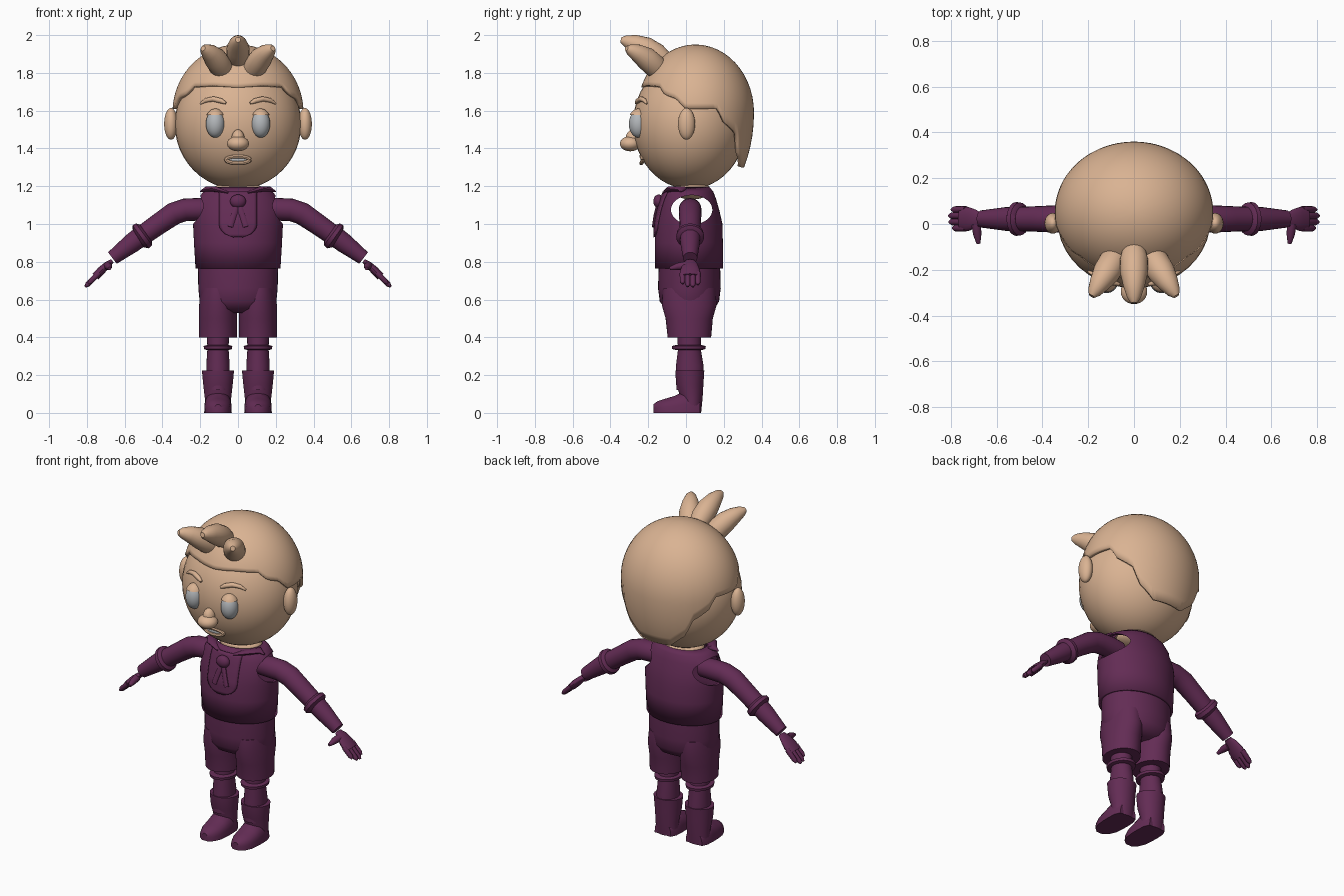
import bpy, bmesh, math
from mathutils import Vector

cube = bpy.data.objects.get("Cube")
if cube:
    bpy.data.objects.remove(cube)


def material(name, rgb):
    m = bpy.data.materials.new(name)
    m.use_nodes = True
    m.diffuse_color = (*rgb, 1)
    bsdf = m.node_tree.nodes["Principled BSDF"]
    bsdf.inputs["Base Color"].default_value = (*rgb, 1)
    bsdf.inputs["Roughness"].default_value = 0.7
    return m


SKIN = material("skin", (0.70, 0.45, 0.29))
PLUM = material("plum cloth", (0.125, 0.025, 0.09))
GREY = material("pale grey", (0.45, 0.47, 0.49))


def finish(name, bm, mat, angle=40):
    bmesh.ops.recalc_face_normals(bm, faces=bm.faces[:])
    me = bpy.data.meshes.new(name)
    bm.to_mesh(me)
    bm.free()
    me.materials.append(mat)
    ob = bpy.data.objects.new(name, me)
    bpy.context.collection.objects.link(ob)
    bpy.ops.object.select_all(action='DESELECT')
    bpy.context.view_layer.objects.active = ob
    ob.select_set(True)
    bpy.ops.object.shade_smooth_by_angle(angle=math.radians(angle))
    return ob


def skin_rings(name, rings, mat, caps=True, closed=True):
    """Join successive rings of points with quads."""
    bm = bmesh.new()
    vs = [[bm.verts.new(p) for p in r] for r in rings]
    n = len(vs[0])
    for a, b in zip(vs, vs[1:]):
        for i in range(n if closed else n - 1):
            j = (i + 1) % n
            bm.faces.new((a[i], a[j], b[j], b[i]))
    if caps:
        bm.faces.new(vs[0])
        bm.faces.new(vs[-1])
    return finish(name, bm, mat)


def loft(name, rows, mat, n=40, caps=True):
    """Elliptical rows of (z, x, y, radius x, radius y)."""
    turn = [math.tau * i / n for i in range(n)]
    return skin_rings(name, [[(x + rx * math.cos(t), y + ry * math.sin(t), z) for t in turn]
                             for z, x, y, rx, ry in rows], mat, caps)


def tube(name, pts, radii, mat, n=20, flat=1.0):
    """Round tube along a path; flat scales it across the path."""
    pts = [Vector(p) for p in pts]
    rings = []
    for i, p in enumerate(pts):
        d = (pts[min(i + 1, len(pts) - 1)] - pts[max(i - 1, 0)]).normalized()
        ref = Vector((0, 1, 0)) if abs(d.y) < 0.85 else Vector((0, 0, 1))
        u = (ref - d * ref.dot(d)).normalized()
        v = d.cross(u)
        rings.append([p + radii[i] * (u * math.cos(math.tau * k / n) + v * flat * math.sin(math.tau * k / n))
                      for k in range(n)])
    return skin_rings(name, rings, mat)


def ball(name, c, r, mat, keep_above=None, tilt=0):
    bm = bmesh.new()
    bmesh.ops.create_uvsphere(bm, u_segments=40, v_segments=24, radius=1)
    for v in bm.verts:
        v.co = Vector((v.co.x * r[0], v.co.y * r[1], v.co.z * r[2]))
        v.co = Vector((v.co.x, v.co.y * math.cos(tilt) - v.co.z * math.sin(tilt),
                       v.co.y * math.sin(tilt) + v.co.z * math.cos(tilt))) + Vector(c)
    if keep_above is not None:
        bmesh.ops.bisect_plane(bm, geom=bm.verts[:] + bm.edges[:] + bm.faces[:], plane_co=(0, 0, keep_above),
                               plane_no=(0, 0, 1), clear_inner=True)
    return finish(name, bm, mat)


def apply(ob, kind, **settings):
    mod = ob.modifiers.new(kind.lower(), kind)
    for key, value in settings.items():
        setattr(mod, key, value)
    return mod


def lerp_table(table, t):
    for (a, *p), (b, *q) in zip(table, table[1:]):
        if t <= b:
            f = max(0, (t - a) / (b - a))
            return [u + (w - u) * f for u, w in zip(p, q)]
    return table[-1][1:]


# Head and face
def face_y(x, z):
    return 0.02 - 0.30 * math.sqrt(max(0, 1 - (x / 0.335) ** 2 - ((z - 1.53) / 0.345) ** 2))


ball("head", (0, 0.02, 1.53), (0.335, 0.30, 0.345), SKIN)
ball("nose", (0, -0.295, 1.425), (0.058, 0.055, 0.04), SKIN)
ball("nose_bridge", (0, -0.28, 1.45), (0.035, 0.04, 0.05), SKIN)
lip = [(0.062 * math.cos(t), face_y(0.062 * math.cos(t), 1.34) - 0.006, 1.34 + 0.018 * math.sin(t))
       for t in [math.tau * k / 24 for k in range(25)]]
tube("lips", lip, [0.011] * 25, SKIN, 8)
ball("teeth", (0, face_y(0, 1.34) - 0.002, 1.34), (0.048, 0.008, 0.012), GREY)

# Hair cap with a stepped hairline
HAIRLINE = [(0, 1.725), (25, 1.735), (48, 1.73), (57, 1.685), (70, 1.665), (80, 1.61), (113, 1.61),
            (120, 1.54), (136, 1.48), (143, 1.38), (154, 1.33), (160, 1.30), (180, 1.30)]
rings = []
AZ, ROWS = 90, 18
for r in range(ROWS + 1):
    ring = []
    for k in range(AZ):
        deg = 360 * k / AZ
        line = lerp_table(HAIRLINE, min(deg, 360 - deg))[0] - 1.59
        low = math.asin(line / (0.36 if line > 0 else 0.52))
        phi = math.pi / 2 + (low - math.pi / 2) * (0.02 + 0.98 * r / ROWS)
        a = math.radians(deg)
        ring.append((0.347 * math.cos(phi) * math.sin(a), 0.05 - 0.31 * math.cos(phi) * math.cos(a),
                     1.59 + (0.36 if phi > 0 else 0.52) * math.sin(phi)))
    rings.append(ring)
hair = skin_rings("hair_cap", rings, SKIN, caps=False)
bm = bmesh.new()
bm.from_mesh(hair.data)
bmesh.ops.holes_fill(bm, edges=[e for e in bm.edges if e.is_boundary and min(v.co.z for v in e.verts) > 1.9],
                     sides=AZ)
bm.to_mesh(hair.data)
bm.free()
apply(hair, 'SOLIDIFY', thickness=0.02, offset=-1)


def tuft(name, root, tip):
    a, b = Vector(root), Vector(tip)
    steps = [0, 0.2, 0.45, 0.7, 0.9, 1]
    tube(name, [a.lerp(b, s) + Vector((0, 0, 0.02 * math.sin(math.pi * s))) for s in steps],
         [0.05, 0.062, 0.06, 0.046, 0.03, 0.014], SKIN)


tuft("hair_tuft_middle", (0, -0.11, 1.86), (0, -0.345, 1.975))

# Hollow vest, cut open at the armholes
VEST = [(0.765, 0.225, 0.18), (0.9, 0.233, 0.18), (1.0, 0.238, 0.178), (1.07, 0.235, 0.162),
        (1.13, 0.215, 0.145), (1.17, 0.185, 0.13), (1.195, 0.14, 0.11)]
VEST_Y = 0.015
vest = loft("vest", [(z, 0, VEST_Y, rx, ry) for z, rx, ry in VEST], PLUM, 64, caps=False)
apply(vest, 'SOLIDIFY', thickness=0.015, offset=-1)
cutter = ball("armhole_cutter", (0, 0.03, 1.075), (2.5, 0.11, 0.078), PLUM)
cutter.hide_render = True
cutter.hide_set(True)
apply(vest, 'BOOLEAN', operation='DIFFERENCE', object=cutter, solver='EXACT')
ball("neck", (0, 0.03, 1.18), (0.13, 0.10, 0.05), SKIN)


def vest_y(x, z):
    rx, ry = lerp_table(VEST, z)
    return VEST_Y - ry * math.sqrt(max(0, 1 - (x / rx) ** 2))


# Shirt front, brooch and ribbon
rows = []
for i in range(15):
    z = 0.93 + 0.24 * i / 14
    w = 0.1 * min(1, math.sqrt(max(0.06, 1 - max(0, (1.0 - z) / 0.072) ** 2)))
    rows.append([(w * s / 6, vest_y(w * s / 6, z) - 0.004, z) for s in range(-6, 7)])
bib = skin_rings("shirt_front", rows, PLUM, caps=False, closed=False)
apply(bib, 'SOLIDIFY', thickness=0.009, offset=0)
ball("brooch", (0, vest_y(0, 1.12) - 0.012, 1.12), (0.042, 0.028, 0.036), PLUM)

# Hips
loft("trouser_hips", [(0.53, 0, 0.02, 0.13, 0.08), (0.55, 0, 0.02, 0.185, 0.13), (0.59, 0, 0.018, 0.203, 0.157),
                      (0.66, 0, 0.018, 0.21, 0.166), (0.8, 0, 0.018, 0.213, 0.162)], PLUM)

# Paired parts
for side, s in (("left", 1), ("right", -1)):
    ball(side + "_ear", (s * 0.355, 0.003, 1.53), (0.036, 0.045, 0.084), SKIN)
    ball(side + "_eye", (s * 0.12, -0.252, 1.53), (0.05, 0.05, 0.073), GREY)
    ball(side + "_eyelid", (s * 0.12, -0.252, 1.53), (0.057, 0.057, 0.081), SKIN, 1.578)
    brow = [(s * x, face_y(x, z) - 0.006, z) for x, z in
            ((0.065, 1.64), (0.09, 1.652), (0.13, 1.662), (0.17, 1.655), (0.2, 1.637))]
    tube(side + "_eyebrow", brow, [0.007, 0.014, 0.014, 0.012, 0.005], SKIN, 10)
    tuft("hair_tuft_" + side, (s * 0.07, -0.13, 1.80), (s * 0.185, -0.315, 1.93))

    # Collar and ribbon tail
    tube(side + "_collar", [(s * 0.05, -0.115, 1.165), (s * 0.12, -0.08, 1.185), (s * 0.165, -0.02, 1.185),
                            (s * 0.2, -0.03, 1.172)], [0.012, 0.03, 0.028, 0.006], PLUM, 12, 0.5)
    tail = [(s * x, vest_y(x, z) - 0.012, z) for x, z in ((0.005, 1.1), (0.022, 1.05), (0.042, 0.985))]
    tube(side + "_ribbon_tail", tail, [0.008, 0.008, 0.008], PLUM, 10, 2)

    # Arm, cuff and hand
    tube(side + "_sleeve", [(s * x, 0.022, z) for x, z in
                            ((0.13, 1.075), (0.2, 1.078), (0.28, 1.075), (0.34, 1.055), (0.42, 1.0), (0.54, 0.915))],
         [0.055, 0.06, 0.06, 0.06, 0.056, 0.052], PLUM)
    tube(side + "_forearm", [(s * x, 0.022, z) for x, z in ((0.5, 0.945), (0.56, 0.9), (0.665, 0.82))],
         [0.054, 0.052, 0.038], PLUM)
    tube(side + "_cuff", [(s * x, 0.022, z) for x, z in ((0.488, 0.952), (0.498, 0.945), (0.515, 0.932), (0.528, 0.924))],
         [0.055, 0.072, 0.074, 0.056], PLUM)
    tube(side + "_palm", [(s * x, 0.022, z) for x, z in ((0.665, 0.805), (0.69, 0.787), (0.725, 0.752), (0.755, 0.722))],
         [0.025, 0.04, 0.053, 0.05], PLUM, 20, 0.42)
    for f, reach in enumerate((0.045, 0.06, 0.062, 0.05)):
        y = -0.018 + 0.027 * f
        tube(f"{side}_finger_{f + 1}", [(s * (0.735 + d), y, 0.741 - d) for d in (0, reach, reach + 0.012)],
             [0.0155, 0.0145, 0.006], PLUM, 10)
    tube(side + "_thumb", [(s * 0.69, 0, 0.78), (s * 0.685, -0.045, 0.775), (s * 0.68, -0.085, 0.765)],
         [0.022, 0.019, 0.009], PLUM, 10)

    # Trouser leg, calf and garter
    x = s * 0.106
    loft(side + "_trouser_leg", [(0.4, x, 0.018, 0.1, 0.115), (0.5, x, 0.017, 0.1, 0.125),
                                 (0.57, x, 0.017, 0.1, 0.145), (0.66, x, 0.017, 0.09, 0.14)], PLUM)
    loft(side + "_calf", [(0.12, x, 0.02, 0.06, 0.07), (0.25, x, 0.02, 0.062, 0.073),
                          (0.34, x, 0.018, 0.056, 0.06), (0.45, x, 0.015, 0.06, 0.065)], PLUM)
    loft(side + "_garter", [(0.332, x, 0.015, 0.055, 0.065), (0.338, x, 0.015, 0.074, 0.088),
                            (0.354, x, 0.015, 0.076, 0.09), (0.36, x, 0.015, 0.055, 0.065)], PLUM)

    # Boot shaft and pointed foot
    loft(side + "_boot", [(0, x, 0.03, 0.068, 0.05), (0.08, x, 0.03, 0.07, 0.058),
                          (0.15, x, 0.02, 0.078, 0.072), (0.225, x, 0.02, 0.085, 0.077)], PLUM)
    foot = []
    for y, half, top in ((0.075, 0.055, 0.07), (0.04, 0.07, 0.1), (-0.01, 0.073, 0.115), (-0.06, 0.072, 0.09),
                         (-0.11, 0.066, 0.075), (-0.15, 0.048, 0.062), (-0.173, 0.02, 0.045)):
        foot.append([(x + half * math.cos(math.pi * k / 14), y, top * math.sin(math.pi * k / 14) ** 0.6 if 0 < k < 14 else 0)
                     for k in range(15)])
    skin_rings(side + "_foot", foot, PLUM)
